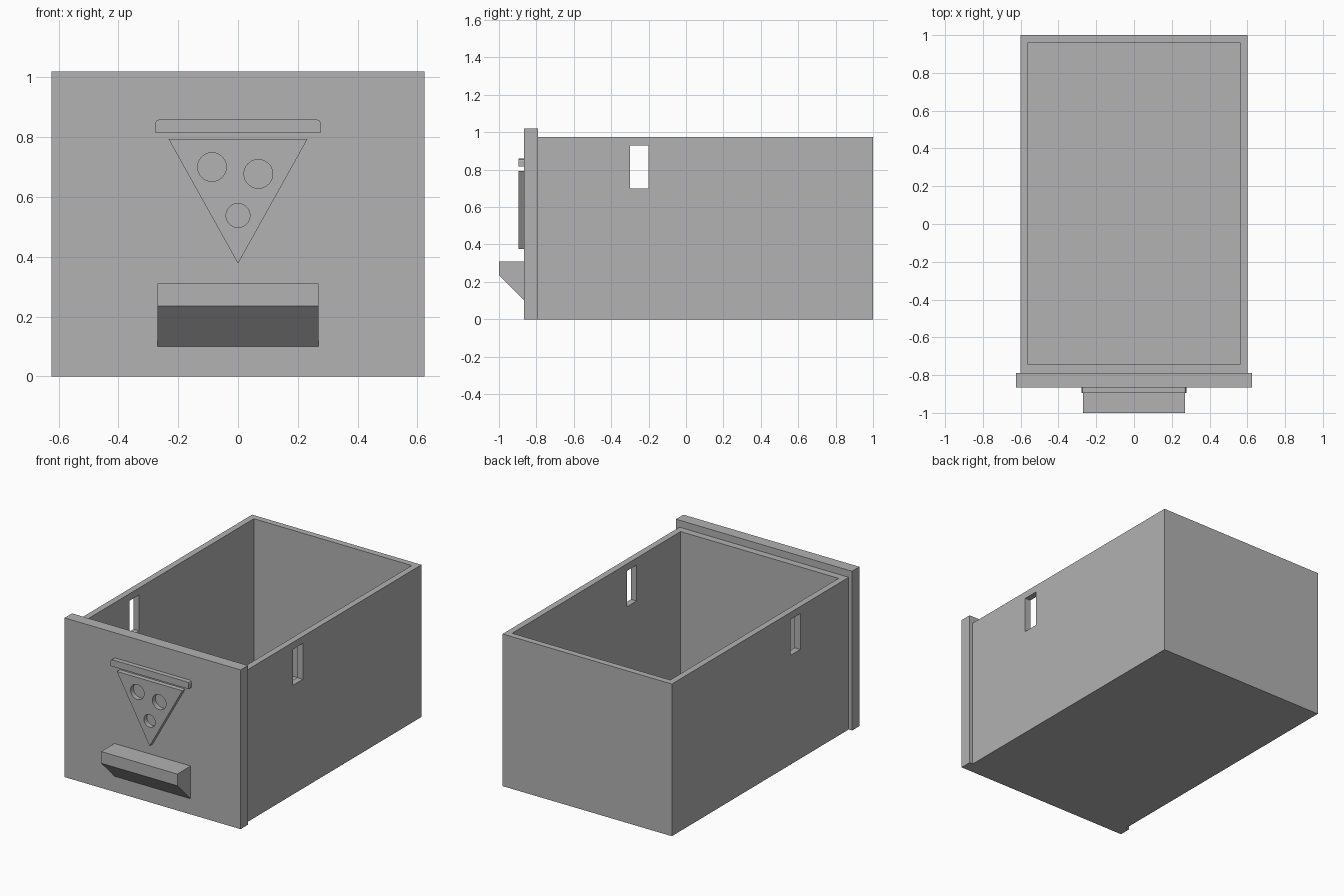
import bpy
import bmesh
from math import cos, sin, tau
from mathutils import Vector

old = bpy.data.objects.get("Cube")
if old:
    bpy.data.objects.remove(old, do_unlink=True)

grey = bpy.data.materials.new("plain grey")
grey.use_nodes = True
COLOUR = (0.445, 0.445, 0.445, 1)
grey.diffuse_color = COLOUR
grey.node_tree.nodes["Principled BSDF"].inputs["Base Color"].default_value = COLOUR


def prism(name, profile, push):
    """Extrude a closed loop of points along a vector."""
    bm = bmesh.new()
    face = bm.faces.new([bm.verts.new(p) for p in profile])
    ext = bmesh.ops.extrude_face_region(bm, geom=[face])
    moved = [g for g in ext["geom"] if isinstance(g, bmesh.types.BMVert)]
    bmesh.ops.translate(bm, vec=Vector(push), verts=moved)
    if not any(f == face for f in bm.faces):
        bm.faces.new([v for v in bm.verts if v not in moved])
    bmesh.ops.recalc_face_normals(bm, faces=bm.faces)
    mesh = bpy.data.meshes.new(name)
    bm.to_mesh(mesh)
    bm.free()
    mesh.materials.append(grey)
    obj = bpy.data.objects.new(name, mesh)
    bpy.context.collection.objects.link(obj)
    return obj


def box(name, x, y, z):
    """Box from (low, high) ranges."""
    base = [(x[i], y[j], z[0]) for i, j in ((0, 0), (1, 0), (1, 1), (0, 1))]
    return prism(name, base, (0, 0, z[1] - z[0]))


def front_plate(name, outline, back, front):
    """Plate from an x-z outline, pushed towards the front."""
    return prism(name, [(x, back, z) for x, z in outline], (0, front - back, 0))


def cut(target, cutter):
    """Subtract a cutter and remove it."""
    cutter.hide_render = True
    mod = target.modifiers.new("cut", "BOOLEAN")
    mod.operation = "DIFFERENCE"
    mod.solver = "EXACT"
    mod.object = cutter
    bpy.ops.object.select_all(action="DESELECT")
    bpy.context.view_layer.objects.active = target
    target.select_set(True)
    bpy.ops.object.modifier_apply(modifier=mod.name)
    bpy.data.objects.remove(cutter, do_unlink=True)


PANEL_BACK, PANEL_FRONT, EMBLEM_FRONT = -0.79, -0.865, -0.895
SEAT = PANEL_FRONT + 0.01  # raised parts sink a little into the panel

# Open drawer tray with a slot through both side walls
tray = box("drawer_tray", (-0.6, 0.6), (PANEL_BACK, 1), (0, 0.975))
cut(tray, box("tray_cavity", (-0.56, 0.56), (-0.745, 0.96), (0.04, 1.2)))
cut(tray, box("side_slots", (-0.8, 0.8), (-0.3, -0.2), (0.7, 0.93)))

# Front panel
box("front_panel", (-0.624, 0.624), (PANEL_FRONT, PANEL_BACK), (0, 1.02))

# Pull handle with a sloped underside
handle = [(SEAT, 0.31), (-1, 0.31), (-1, 0.235), (PANEL_FRONT, 0.1), (SEAT, 0.1)]
prism("pull_handle", [(-0.27, y, z) for y, z in handle], (0.54, 0, 0))

# Triangular slice emblem with round holes
slice_plate = front_plate("slice_emblem",
                          [(-0.232, 0.793), (0.232, 0.793), (0, 0.377)],
                          SEAT, EMBLEM_FRONT)
for cx, cz, r in ((-0.087, 0.7, 0.048), (0.068, 0.677, 0.048), (0, 0.538, 0.04)):
    ring = [(cx + r * cos(tau * i / 48), cz + r * sin(tau * i / 48)) for i in range(48)]
    cut(slice_plate, front_plate("round_hole", ring, -0.8, -0.95))

# Crust bar with rounded upper corners
corner = [(0.277, 0.816), (0.277, 0.846), (0.273, 0.855), (0.264, 0.859)]
crust = corner + [(-x, z) for x, z in reversed(corner)]
front_plate("crust_bar", crust, SEAT, EMBLEM_FRONT)
